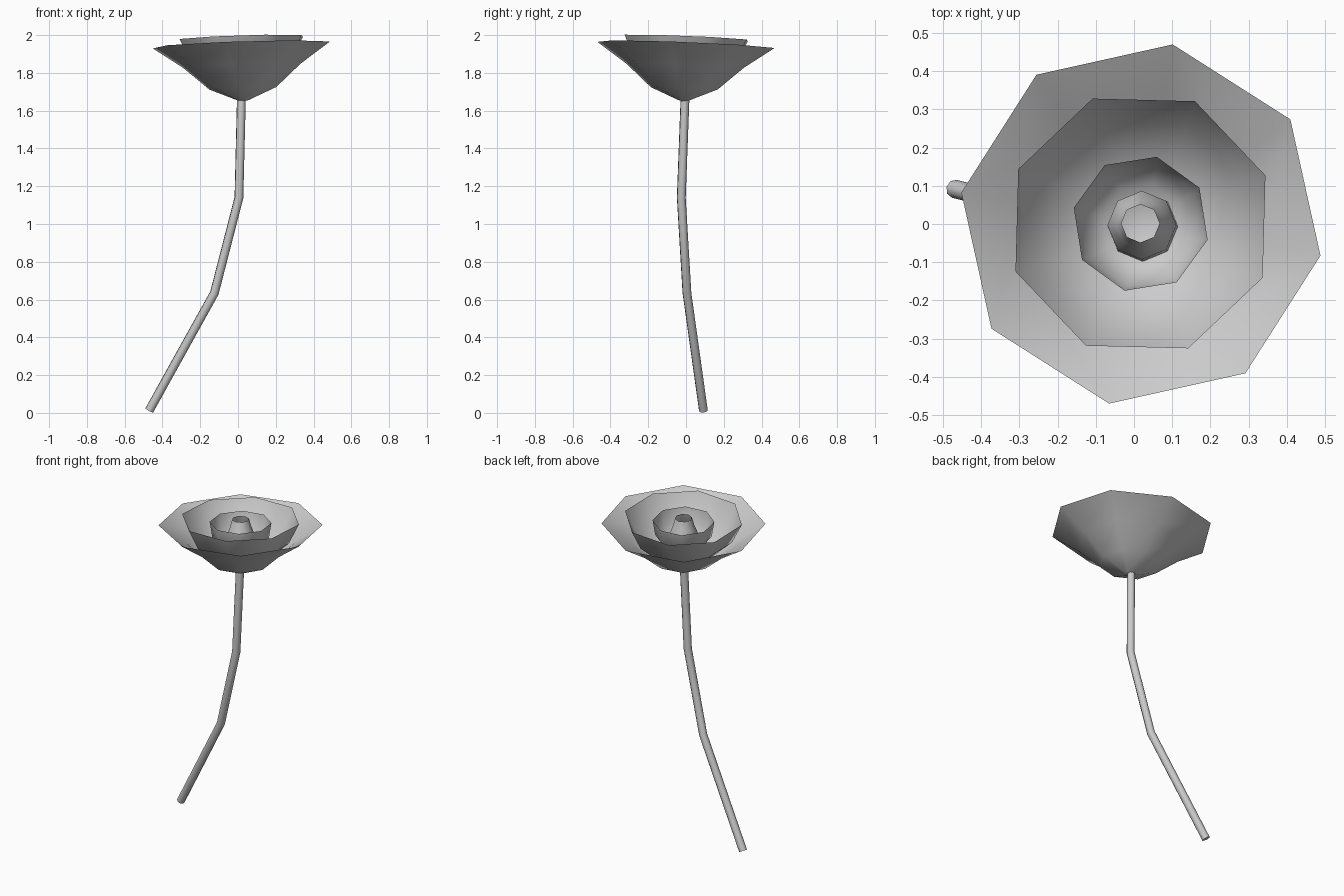
import bpy, bmesh, math
from mathutils import Vector, Matrix

if "Cube" in bpy.data.objects:
    bpy.data.objects.remove(bpy.data.objects["Cube"])

grey = bpy.data.materials.new("plain_grey")
grey.diffuse_color = (0.6, 0.6, 0.6, 1)
grey.use_nodes = True
grey.node_tree.nodes["Principled BSDF"].inputs["Base Color"].default_value = grey.diffuse_color

# Flower axis leans slightly; rings are placed relative to this pivot
PIVOT = Vector((0.018, 0.0, 1.95))
TILT = Vector((0, 0, 1)).rotation_difference(Vector((-0.032, 0.04, 1))).to_matrix()


def finish(obj):
    obj.data.materials.append(grey)
    for p in obj.data.polygons:
        p.use_smooth = True


def petal_cup(name, profile, turn, sides=8):
    """Open lathed shell from (radius, height) pairs."""
    bm = bmesh.new()
    rings = []
    for r, z in profile:
        count = 1 if r == 0 else sides
        ring = []
        for i in range(count):
            a = math.radians(turn) + math.tau * i / sides
            local = Vector((r * math.cos(a), r * math.sin(a), z - PIVOT.z))
            ring.append(bm.verts.new(PIVOT + TILT @ local))
        rings.append(ring)
    for lo, hi in zip(rings, rings[1:]):
        for i in range(sides):
            j = (i + 1) % sides
            if len(lo) == 1:
                bm.faces.new((lo[0], hi[j], hi[i]))
            else:
                bm.faces.new((lo[i], lo[j], hi[j], hi[i]))
    bmesh.ops.recalc_face_normals(bm, faces=bm.faces)
    me = bpy.data.meshes.new(name)
    bm.to_mesh(me)
    bm.free()
    obj = bpy.data.objects.new(name, me)
    bpy.context.collection.objects.link(obj)
    finish(obj)


# Nested petal layers, outside to inside
petal_cup("outer_petals", [(0, 1.648), (0.03, 1.655), (0.18, 1.718), (0.315, 1.837), (0.477, 1.948)], 35)
petal_cup("middle_petals", [(0, 1.70), (0.18, 1.76), (0.29, 1.86), (0.35, 1.985)], 21)
petal_cup("inner_petals", [(0, 1.78), (0.11, 1.80), (0.165, 1.87), (0.18, 1.965)], 31.5)
# Hollow flared centre
petal_cup("flower_centre", [(0.092, 1.79), (0.09, 1.87), (0.065, 1.93), (0.05, 1.985)], 0)

# Bent stem tube
curve = bpy.data.curves.new("stem", "CURVE")
curve.dimensions = "3D"
curve.bevel_depth = 0.024
curve.bevel_resolution = 2
curve.use_fill_caps = True
path = [(-0.47, 0.092, 0.013), (-0.125, 0.005, 0.635), (0.005, -0.025, 1.14), (0.018, -0.005, 1.67)]
spline = curve.splines.new("POLY")
spline.points.add(len(path) - 1)
for point, co in zip(spline.points, path):
    point.co = (*co, 1)
stem = bpy.data.objects.new("stem", curve)
bpy.context.collection.objects.link(stem)
bpy.context.view_layer.objects.active = stem
stem.select_set(True)
bpy.ops.object.convert(target="MESH")
stem = bpy.context.view_layer.objects.active
stem.data.materials.clear()
finish(stem)
bpy.ops.object.shade_smooth_by_angle(angle=math.radians(50))
